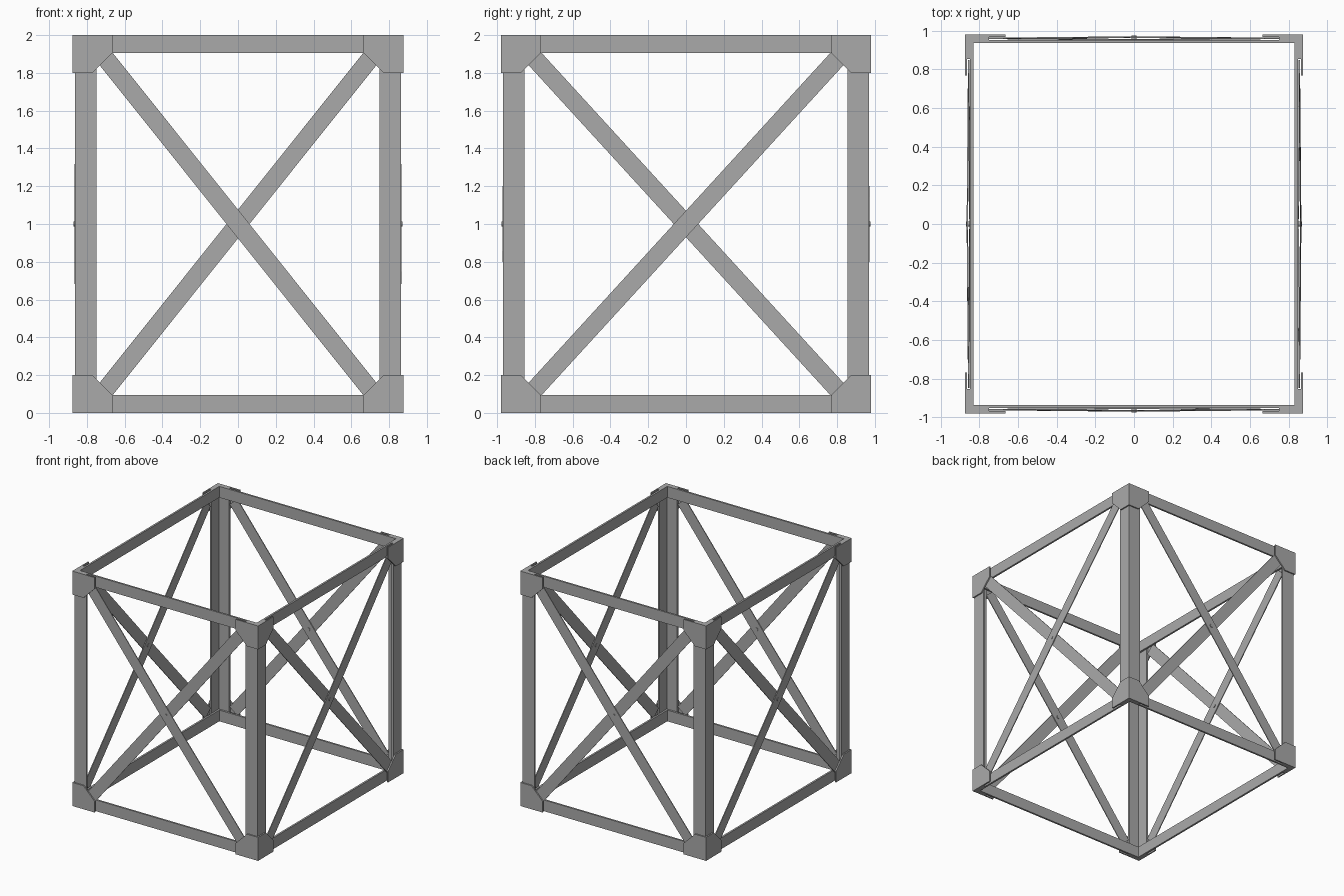
import bpy, bmesh, math
from mathutils import Matrix, Vector

cube = bpy.data.objects.get("Cube")
if cube:
    bpy.data.objects.remove(cube, do_unlink=True)

steel = bpy.data.materials.new("steel_grey")
steel.use_nodes = True
steel.diffuse_color = (0.4, 0.4, 0.4, 1)
steel.node_tree.nodes["Principled BSDF"].inputs["Base Color"].default_value = (0.4, 0.4, 0.4, 1)

HX, HY, H = 0.875, 0.98, 2.0      # outer half sizes and height
PLATE, BAR = 0.011, 0.016         # gusset and bar thickness
LEG, BEAM = 0.114, 0.095          # post leg and beam widths
GUSSET, CUT = 0.21, 0.105         # corner plate size and its chamfer


def finish(name, bm, matrix):
    bm.transform(matrix)
    bmesh.ops.recalc_face_normals(bm, faces=bm.faces)
    mesh = bpy.data.meshes.new(name)
    bm.to_mesh(mesh)
    bm.free()
    mesh.materials.append(steel)
    obj = bpy.data.objects.new(name, mesh)
    bpy.context.collection.objects.link(obj)
    return obj


def prism(name, outline, start, sweep, matrix=Matrix()):
    """Extrude a flat outline (x, y) from z = start by sweep, then place it."""
    bm = bmesh.new()
    face = bm.faces.new([bm.verts.new((x, y, start)) for x, y in outline])
    new = bmesh.ops.extrude_face_region(bm, geom=[face])["geom"]
    bmesh.ops.translate(bm, vec=(0, 0, sweep),
                        verts=[v for v in new if isinstance(v, bmesh.types.BMVert)])
    return finish(name, bm, matrix)


# Corner posts: angle section
px, py = HX - PLATE, HY - PLATE
for sx, xname in ((1, "left"), (-1, "right")):
    for sy, yname in ((-1, "front"), (1, "back")):
        section = [(px, py), (px - LEG, py), (px - LEG, py - BAR),
                   (px - BAR, py - BAR), (px - BAR, py - LEG), (px, py - LEG)]
        prism(f"{yname}_{xname}_post", [(sx * x, sy * y) for x, y in section], 0, H)

# Each wall: u runs sideways, v runs up, w points outward
walls = (("front", 0, HX, HY, 0.713, 0.892, 1),
         ("left", 90, HY, HX, 0.815, 0.891, -1),
         ("back", 180, HX, HY, 0.713, 0.892, 1),
         ("right", 270, HY, HX, 0.815, 0.891, -1))
for wall, angle, half, out, end_u, end_v, lean in walls:
    frame = Matrix.Rotation(math.radians(angle), 4, "Z") @ Matrix.Rotation(math.pi / 2, 4, "X")
    post_face = out - PLATE
    beam_face = post_face - BAR

    # Top and bottom beams sit inside the posts
    reach = half - PLATE - BAR
    for level, low in (("top", H - BEAM), ("bottom", 0)):
        prism(f"{wall}_{level}_beam",
              [(-reach, low), (reach, low), (reach, low + BEAM), (-reach, low + BEAM)],
              beam_face - BAR, BAR, frame)

    # Chamfered gusset plates on the outside of every corner
    plate = [(half, 0), (half, GUSSET - 0.01), (half - CUT, GUSSET - 0.01),
             (half - GUSSET, BEAM), (half - GUSSET, 0)]
    for su in (1, -1):
        for level, flip in (("bottom", False), ("top", True)):
            pts = [(su * u, H - v if flip else v) for u, v in plate]
            prism(f"{wall}_{level}_gusset", pts, post_face, PLATE, frame)

    # Crossed struts: thin flat bars, bent apart where they pass
    length = math.hypot(end_u, end_v)
    slope = math.atan2(end_v, end_u)
    thick = 0.007
    mid_w = post_face - BAR / 2
    for side, name in ((1, "outer"), (-1, "inner")):
        bend = side * 0.007
        profile = [(-length, 0), (0, bend), (length, 0),
                   (length, thick), (0, bend + thick), (-length, thick)]
        place = (frame @ Matrix.Translation((0, H / 2, mid_w - thick / 2))
                 @ Matrix.Rotation(-side * lean * slope, 4, "Z")
                 @ Matrix.Rotation(math.pi / 2, 4, "X"))
        prism(f"{wall}_{name}_strut", profile, -BEAM / 2, BEAM, place)

    # Bolt through the crossing
    bm = bmesh.new()
    bmesh.ops.create_cone(bm, cap_ends=True, segments=16, radius1=0.014, radius2=0.014, depth=0.03)
    finish(f"{wall}_bolt", bm, frame @ Matrix.Translation(Vector((0, H / 2, out - 0.019))))
